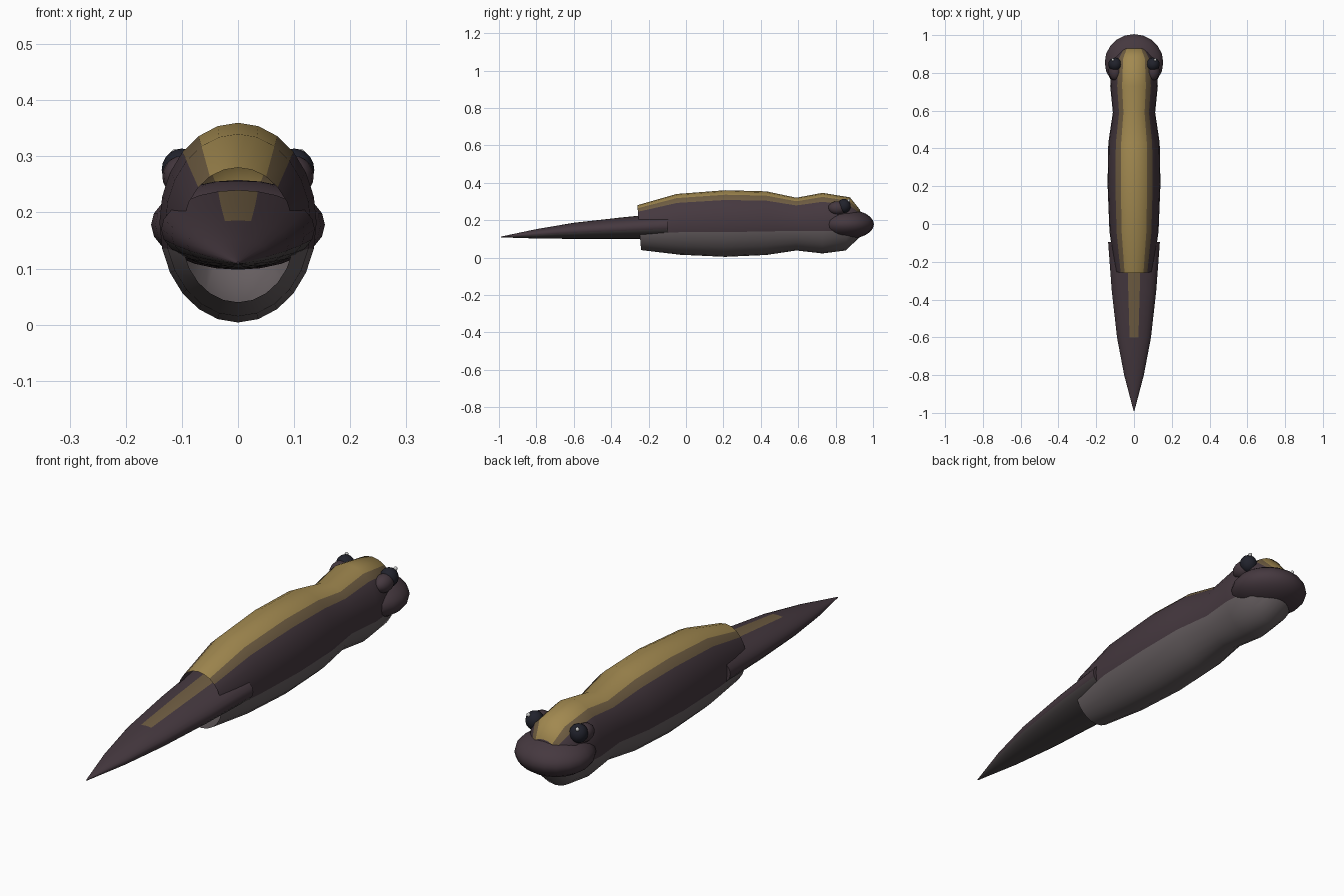
import bpy, bmesh
from math import sin, cos, pi, radians

if "Cube" in bpy.data.objects:
    bpy.data.objects.remove(bpy.data.objects["Cube"])


def material(name, rgb):
    m = bpy.data.materials.new(name)
    m.diffuse_color = (*rgb, 1)
    m.use_nodes = True
    m.node_tree.nodes["Principled BSDF"].inputs["Base Color"].default_value = m.diffuse_color
    return m


DARK = material("dark_skin", (0.06, 0.04, 0.05))
BLEND = material("stripe_edge", (0.16, 0.11, 0.055))
GOLD = material("gold_stripe", (0.36, 0.25, 0.08))
BELLY = material("belly", (0.13, 0.11, 0.115))
UNDER = material("tail_underside", (0.07, 0.06, 0.062))
EYE = material("eye_black", (0.015, 0.016, 0.025))
GLINT = material("eye_glint", (0.7, 0.7, 0.7))


def loft(name, rings, mats, pick, n=24, cap_first=False, cap_last=False):
    """Elliptical tube along y; rings are (y, half width, bottom z, top z, lean)."""
    bm = bmesh.new()
    loops = []
    for y, rx, z0, z1, lean in rings:
        cz, rz = (z0 + z1) / 2, (z1 - z0) / 2
        loops.append([bm.verts.new((rx * sin(2 * pi * i / n),
                                    y - lean * cos(2 * pi * i / n),
                                    cz + rz * cos(2 * pi * i / n))) for i in range(n)])
    for r, (a, b) in enumerate(zip(loops, loops[1:])):
        for i in range(n):
            j = (i + 1) % n
            f = bm.faces.new((a[i], a[j], b[j], b[i]))
            deg = 360 * (i + 0.5) / n
            f.material_index = pick(r, min(deg, 360 - deg))
    if cap_first:
        bm.faces.new(loops[0])
    if cap_last:
        bm.faces.new(loops[-1])
    bmesh.ops.recalc_face_normals(bm, faces=bm.faces)
    me = bpy.data.meshes.new(name)
    bm.to_mesh(me)
    bm.free()
    ob = bpy.data.objects.new(name, me)
    bpy.context.collection.objects.link(ob)
    for m in mats:
        me.materials.append(m)
    smooth(ob)
    return ob


def smooth(ob):
    bpy.ops.object.select_all(action='DESELECT')
    ob.select_set(True)
    bpy.context.view_layer.objects.active = ob
    bpy.ops.object.shade_smooth_by_angle(angle=radians(50))


def ball(name, loc, size, mat, segs=16, rings=10):
    bpy.ops.mesh.primitive_uv_sphere_add(segments=segs, ring_count=rings, radius=1, location=loc)
    ob = bpy.context.object
    ob.name = name
    ob.scale = size
    ob.data.materials.append(mat)
    smooth(ob)


# Body: open at the tail end, rounded off inside the snout
def body_colour(r, deg):
    if deg < 30:
        return 2
    if deg < 45:
        return 1
    return 0 if deg < 105 else 3


loft("body", [(-0.25, 0.10, 0.04, 0.28, 0.01), (-0.04, 0.13, 0.015, 0.34, 0.01),
              (0.21, 0.14, 0.004, 0.36, 0), (0.43, 0.136, 0.014, 0.354, 0),
              (0.59, 0.112, 0.038, 0.32, 0), (0.73, 0.126, 0.022, 0.346, 0),
              (0.865, 0.115, 0.038, 0.322, -0.012), (0.93, 0.075, 0.11, 0.255, 0)],
     [DARK, BLEND, GOLD, BELLY], body_colour, cap_last=True)


# Tail: flattened cone with a short fading stripe
def tail_colour(r, deg):
    if deg < 15 and r < 2:
        return 1
    return 0 if deg < 105 else 2


loft("tail", [(-0.095, 0.137, 0.10, 0.24, 0), (-0.35, 0.118, 0.10, 0.214, 0),
              (-0.60, 0.09, 0.10, 0.186, 0), (-0.80, 0.052, 0.102, 0.152, 0),
              (-0.99, 0.002, 0.108, 0.112, 0)],
     [DARK, BLEND, UNDER], tail_colour, cap_first=True, cap_last=True)

# Snout
ball("snout", (0, 0.855, 0.178), (0.155, 0.15, 0.08), DARK, 20, 12)

# Eyes with brow bulges and glints
for side, s in (("left", -1), ("right", 1)):
    ball("eye_socket_" + side, (s * 0.1, 0.81, 0.265), (0.035, 0.05, 0.036), DARK)
    ball("eye_" + side, (s * 0.1, 0.845, 0.276), (0.036, 0.036, 0.038), EYE)
    ball("eye_glint_" + side, (s * 0.112, 0.87, 0.305), (0.008, 0.008, 0.008), GLINT, 8, 6)
